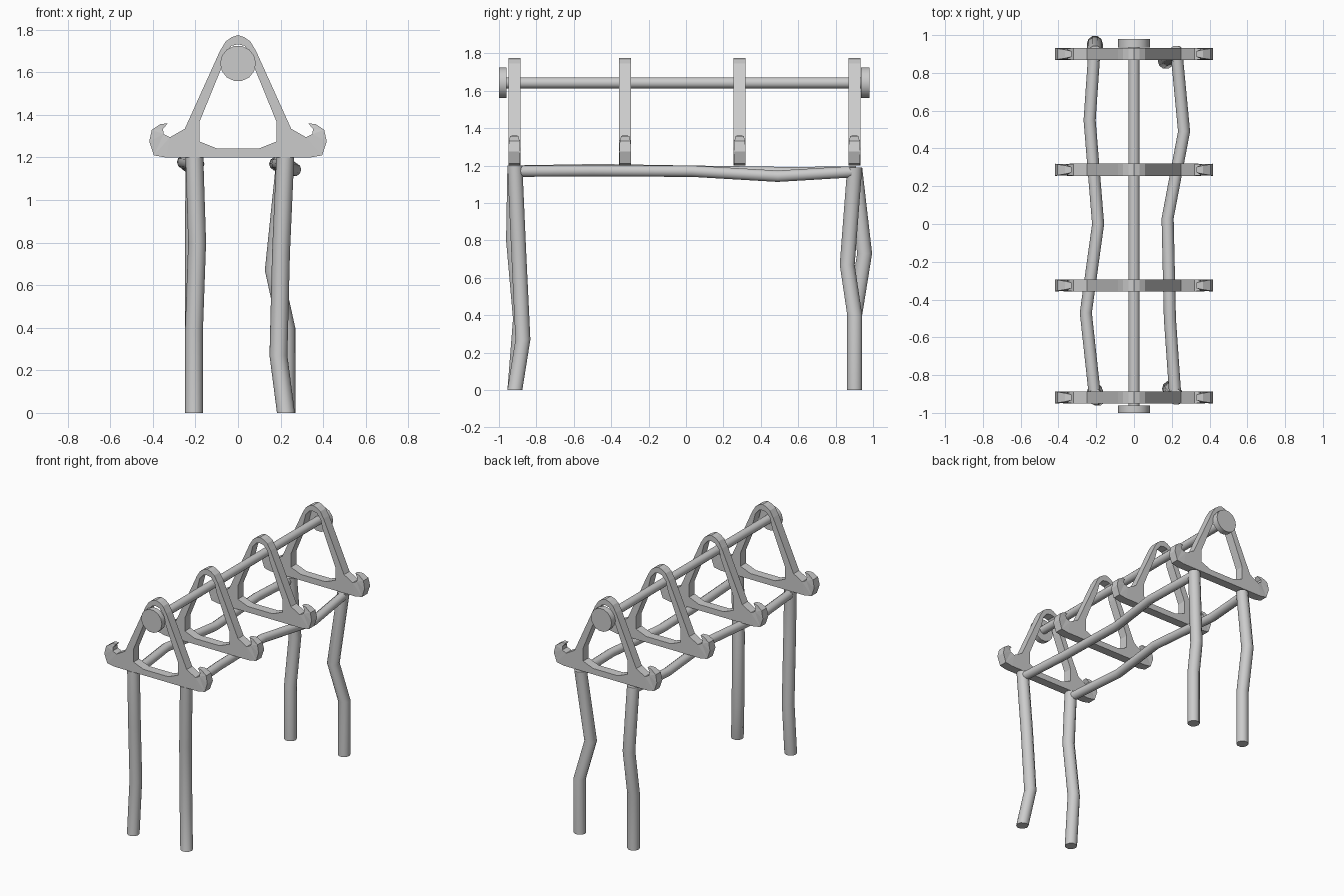
import bpy
import bmesh
from math import cos, sin, tau, radians
from mathutils import Vector

cube = bpy.data.objects.get("Cube")
if cube:
    bpy.data.objects.remove(cube, do_unlink=True)

GREY = (0.6, 0.6, 0.6, 1)
metal = bpy.data.materials.new("plain grey")
metal.use_nodes = True
metal.diffuse_color = GREY
metal.node_tree.nodes["Principled BSDF"].inputs["Base Color"].default_value = GREY


def finish(name, bm, smooth):
    bmesh.ops.recalc_face_normals(bm, faces=bm.faces)
    mesh = bpy.data.meshes.new(name)
    bm.to_mesh(mesh)
    bm.free()
    mesh.materials.append(metal)
    obj = bpy.data.objects.new(name, mesh)
    bpy.context.collection.objects.link(obj)
    if smooth:
        bpy.ops.object.select_all(action='DESELECT')
        obj.select_set(True)
        bpy.context.view_layer.objects.active = obj
        bpy.ops.object.shade_smooth_by_angle(angle=radians(40))
    return obj


def tube(name, path, radius, along, sides=10):
    """Tube through the path; every ring is square to the 'along' axis."""
    u = Vector((1, 0, 0))
    v = Vector((0, 1, 0)) if along == 'z' else Vector((0, 0, 1))
    bm = bmesh.new()
    rings = []
    for p in path:
        rings.append([bm.verts.new(Vector(p) + radius * (u * cos(tau * i / sides) + v * sin(tau * i / sides)))
                      for i in range(sides)])
    for a, b in zip(rings, rings[1:]):
        for i in range(sides):
            j = (i + 1) % sides
            bm.faces.new((a[i], a[j], b[j], b[i]))
    bm.faces.new(rings[0])
    bm.faces.new(rings[-1])
    return finish(name, bm, True)


# Triangular hook frames: half outlines (x, z, thickness share), mirrored in x
OUTER = [(0.03, 1.765, 1), (0.058, 1.745, 1), (0.085, 1.70, 1), (0.25, 1.335, 1),
         (0.32, 1.295, 1), (0.35, 1.31, 0.9), (0.352, 1.335, 0.75), (0.33, 1.36, 0.45),
         (0.365, 1.357, 0.7), (0.405, 1.33, 0.9), (0.417, 1.275, 1), (0.395, 1.21, 0.95),
         (0.34, 1.2, 1)]
INNER = [(0.03, 1.725, 1), (0.06, 1.69, 1), (0.078, 1.62, 1), (0.18, 1.37, 1),
         (0.18, 1.275, 1), (0.10, 1.243, 1)]
HALF = 0.032


def frame(name, y):
    bm = bmesh.new()
    share = {}
    for half, top in ((OUTER, 1.775), (INNER, 1.732)):
        loop = [(0, top, 1)] + half + [(-x, z, s) for x, z, s in reversed(half)]
        verts = [bm.verts.new((x, -HALF, z)) for x, z, s in loop]
        for i, v in enumerate(verts):
            bm.edges.new((v, verts[(i + 1) % len(verts)]))
            share[(round(v.co.x, 4), round(v.co.z, 4))] = loop[i][2]
    bmesh.ops.triangle_fill(bm, edges=bm.edges[:], use_beauty=True)
    back = bmesh.ops.extrude_face_region(bm, geom=bm.faces[:], use_keep_orig=True)
    for v in back["geom"]:
        if isinstance(v, bmesh.types.BMVert):
            v.co.y = HALF
    # hook tips get thinner
    for v in bm.verts:
        v.co.y *= share[(round(v.co.x, 4), round(v.co.z, 4))]
    finish(name, bm, False).location.y = y


for i, y in enumerate((-0.918, -0.325, 0.287, 0.9)):
    frame(f"hook_frame_{i + 1}", y)

# Ridge rod with a round cap at each end
ROD_Z = 1.642
tube("ridge_rod", [(0, -0.97, ROD_Z), (0, 0.95, ROD_Z)], 0.03, 'y', 12)
tube("front_cap", [(0, -1.0, ROD_Z), (0, -0.96, ROD_Z)], 0.084, 'y', 14)
tube("back_cap", [(0, 0.935, ROD_Z), (0, 0.98, ROD_Z)], 0.084, 'y', 14)

# Crooked legs
LEG = 0.042
tube("front_right_leg", [(-0.207, -0.915, 0), (-0.207, -0.885, 0.38),
                         (-0.192, -0.922, 0.8), (-0.205, -0.915, 1.2)], LEG, 'z')
tube("front_left_leg", [(0.225, -0.915, 0), (0.19, -0.872, 0.27),
                        (0.202, -0.895, 0.75), (0.222, -0.915, 1.2)], LEG, 'z')
tube("back_right_leg", [(-0.207, 0.902, 0), (-0.207, 0.902, 0.4),
                        (-0.207, 0.955, 0.73), (-0.205, 0.902, 1.19)], LEG, 'z')
tube("back_left_leg", [(0.227, 0.902, 0), (0.227, 0.902, 0.4),
                       (0.168, 0.862, 0.67), (0.222, 0.902, 1.19)], LEG, 'z')

# Crooked side beams under the frames
tube("right_beam", [(-0.205, -0.93, 1.17), (-0.255, -0.47, 1.178), (-0.19, 0, 1.17),
                    (-0.235, 0.55, 1.162), (-0.21, 0.91, 1.165)], 0.032, 'y')
tube("left_beam", [(0.22, -0.93, 1.17), (0.19, -0.5, 1.172), (0.178, 0.03, 1.17),
                   (0.265, 0.49, 1.143), (0.225, 0.91, 1.168)], 0.032, 'y')
